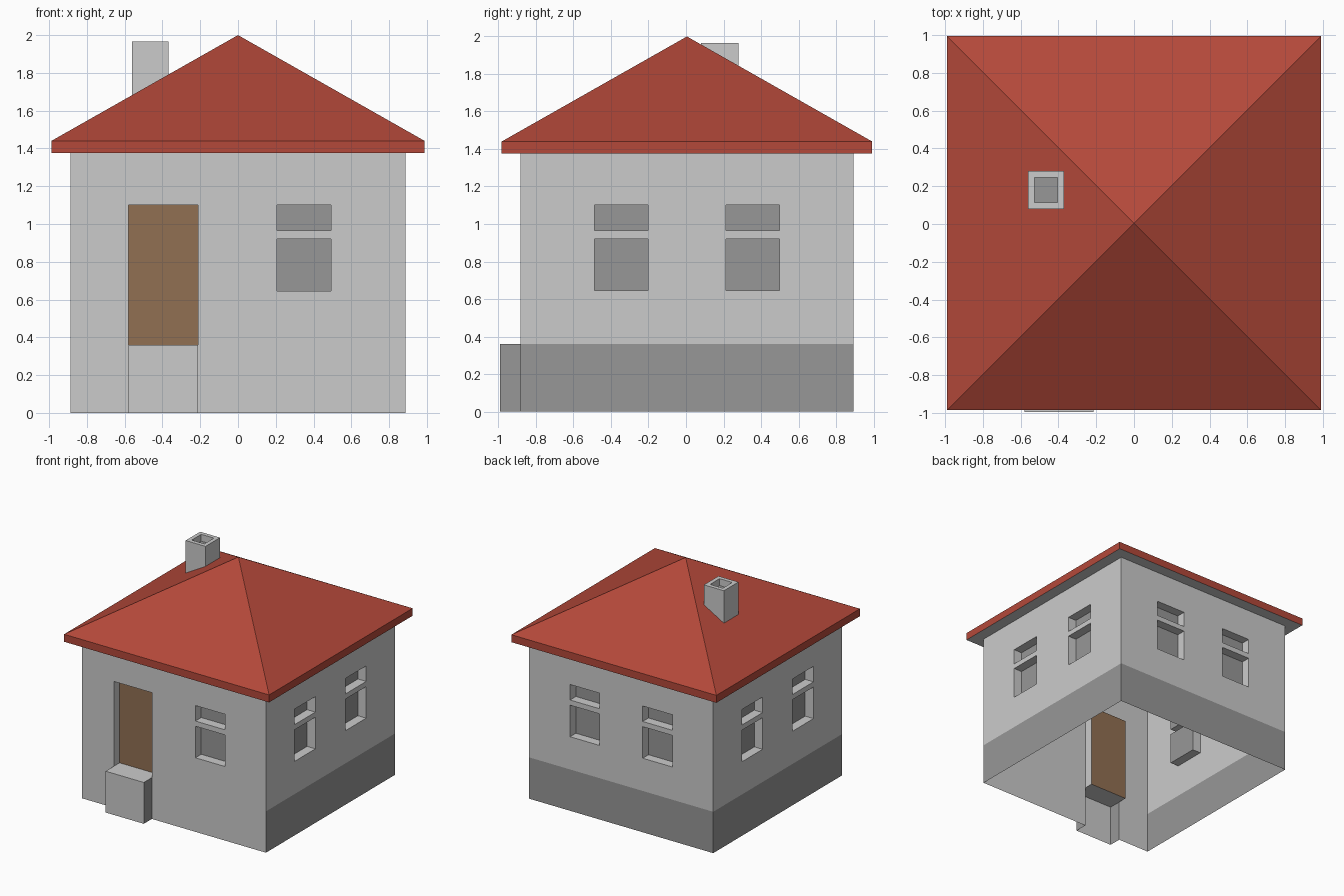
import bpy, bmesh
from math import pi
from mathutils import Matrix, Vector

if "Cube" in bpy.data.objects:
    bpy.data.objects.remove(bpy.data.objects["Cube"])

CY = 0.005           # house centre in y
HALF = 0.887         # half width of the walls
PLINTH, EAVE = 0.36, 1.375
DEPTH = 0.08         # depth of door and window recesses
LIGHT, MID, DARK, DOOR, ROOF = range(5)


def material(name, rgb):
    m = bpy.data.materials.new(name)
    m.diffuse_color = (*rgb, 1)
    m.use_nodes = True
    m.node_tree.nodes["Principled BSDF"].inputs["Base Color"].default_value = m.diffuse_color
    return m


MATS = [material("light_grey", (0.8, 0.8, 0.8)),
        material("mid_grey", (0.58, 0.58, 0.58)),
        material("dark_grey", (0.31, 0.31, 0.31)),
        material("door_brown", (0.286, 0.16, 0.086)),
        material("roof_red", (0.457, 0.066, 0.042))]


def finish(name, bm):
    bmesh.ops.remove_doubles(bm, verts=bm.verts, dist=1e-5)
    mesh = bpy.data.meshes.new(name)
    bm.to_mesh(mesh)
    bm.free()
    for m in MATS:
        mesh.materials.append(m)
    obj = bpy.data.objects.new(name, mesh)
    bpy.context.collection.objects.link(obj)
    return obj


def face(bm, points, mat):
    f = bm.faces.new([bm.verts.new(p) for p in points])
    f.material_index = mat
    return f


def wall(name, turn, plinth_mat, patches, recesses):
    """Flat wall sheet with painted patches and recessed openings.
    Rectangles are (u0, u1, z0, z1, material), u running right as seen from outside."""
    patches = [(-HALF, HALF, 0, PLINTH, plinth_mat)] + patches
    rects = patches + recesses
    us = sorted({-HALF, HALF, *(v for r in rects for v in r[:2])})
    zs = sorted({0, EAVE, *(v for r in rects for v in r[2:4])})
    inside = lambda r, u, z: r[0] < u < r[1] and r[2] < z < r[3]
    bm = bmesh.new()
    for u0, u1 in zip(us, us[1:]):
        for z0, z1 in zip(zs, zs[1:]):
            u, z = (u0 + u1) / 2, (z0 + z1) / 2
            if any(inside(r, u, z) for r in recesses):
                continue
            mat = ([LIGHT] + [r[4] for r in patches if inside(r, u, z)])[-1]
            if mat is not None:
                face(bm, [(u0, -HALF, z0), (u1, -HALF, z0), (u1, -HALF, z1), (u0, -HALF, z1)], mat)
    for u0, u1, z0, z1, mat in recesses:
        rim = [(u0, z0), (u1, z0), (u1, z1), (u0, z1)]
        face(bm, [(u, -HALF + DEPTH, z) for u, z in rim], mat)
        for (a, b), (c, d) in zip(rim, rim[1:] + rim[:1]):
            face(bm, [(a, -HALF, b), (c, -HALF, d), (c, -HALF + DEPTH, d), (a, -HALF + DEPTH, b)], LIGHT)
    bm.transform(Matrix.Translation((0, CY, 0)) @ Matrix.Rotation(turn * pi / 2, 4, 'Z'))
    finish(name, bm)


def window(c):
    """Painted surround, cross bar and two recessed panes."""
    a, b = c - 0.143, c + 0.143
    return ([(c - 0.216, c + 0.216, 0.57, 1.175, MID), (a, b, 0.92, 0.965, LIGHT)],
            [(a, b, 0.645, 0.92, DARK), (a, b, 0.965, 1.10, DARK)])


# Walls: door and one window in front, two windows on the other sides
wp, wr = window(0.35)
lp, lr = window(-0.35)
D0, D1 = -0.58, -0.213
wall("front_wall", 0, MID,
     wp + [(-0.655, -0.138, PLINTH, 1.175, MID), (D0, D1, 0, PLINTH, None)],
     wr + [(D0, D1, PLINTH, 1.10, DOOR)])
for turn, name in enumerate(("right_wall", "back_wall", "left_wall"), 1):
    wall(name, turn, DARK, lp + wp, lr + wr)

# Door step: shell open to the inside of the house
bm = bmesh.new()
y0, y1 = -0.993, CY - HALF
face(bm, [(D0, y0, 0), (D1, y0, 0), (D1, y0, PLINTH), (D0, y0, PLINTH)], MID)
face(bm, [(D0, y0, PLINTH), (D1, y0, PLINTH), (D1, y1, PLINTH), (D0, y1, PLINTH)], MID)
face(bm, [(D1, y0, 0), (D1, y1, 0), (D1, y1, PLINTH), (D1, y0, PLINTH)], DARK)
face(bm, [(D0, y1, 0), (D0, y0, 0), (D0, y0, PLINTH), (D0, y1, PLINTH)], DARK)
finish("door_step", bm)

# Roof: grey soffit ring, red fascia and four slopes
RH, RZ, TOP = 0.988, 1.44, 2.0
ring = lambda h, z: [(sx * h, CY + sy * h, z) for sx, sy in ((-1, -1), (1, -1), (1, 1), (-1, 1))]
soffit, low, high = ring(HALF, EAVE), ring(RH, EAVE), ring(RH, RZ)
bm = bmesh.new()
for i in range(4):
    j = (i + 1) % 4
    face(bm, [soffit[i], soffit[j], low[j], low[i]], MID)
    face(bm, [low[i], low[j], high[j], high[i]], ROOF)
    face(bm, [high[i], high[j], (0, CY, TOP)], ROOF)
finish("roof", bm)

# Chimney: box standing on the left slope, with a shallow flue
bm = bmesh.new()
bmesh.ops.create_cube(bm, size=1, matrix=Matrix.LocRotScale(
    Vector((-0.465, 0.18, 1.865)), None, Vector((0.192, 0.2, 0.2))))
for v in bm.verts:
    if v.co.z < 1.8:
        v.co.z = TOP + v.co.x * (TOP - RZ) / RH
bottom = min(bm.faces, key=lambda f: f.normal.z)
bmesh.ops.delete(bm, geom=[bottom], context='FACES_ONLY')
top = max(bm.faces, key=lambda f: f.calc_center_median().z)
bmesh.ops.inset_region(bm, faces=[top], thickness=0.049)
flue = bmesh.ops.extrude_discrete_faces(bm, faces=[top])["faces"][0]
rim = [tuple(v.co) for v in flue.verts]
for v in flue.verts:
    v.co.z -= 0.06
flue.material_index = DARK
for i, p in enumerate(rim):
    q = rim[(i + 1) % 4]
    face(bm, [p, q, (q[0], q[1], q[2] - 0.06), (p[0], p[1], p[2] - 0.06)], LIGHT)
finish("chimney", bm)
